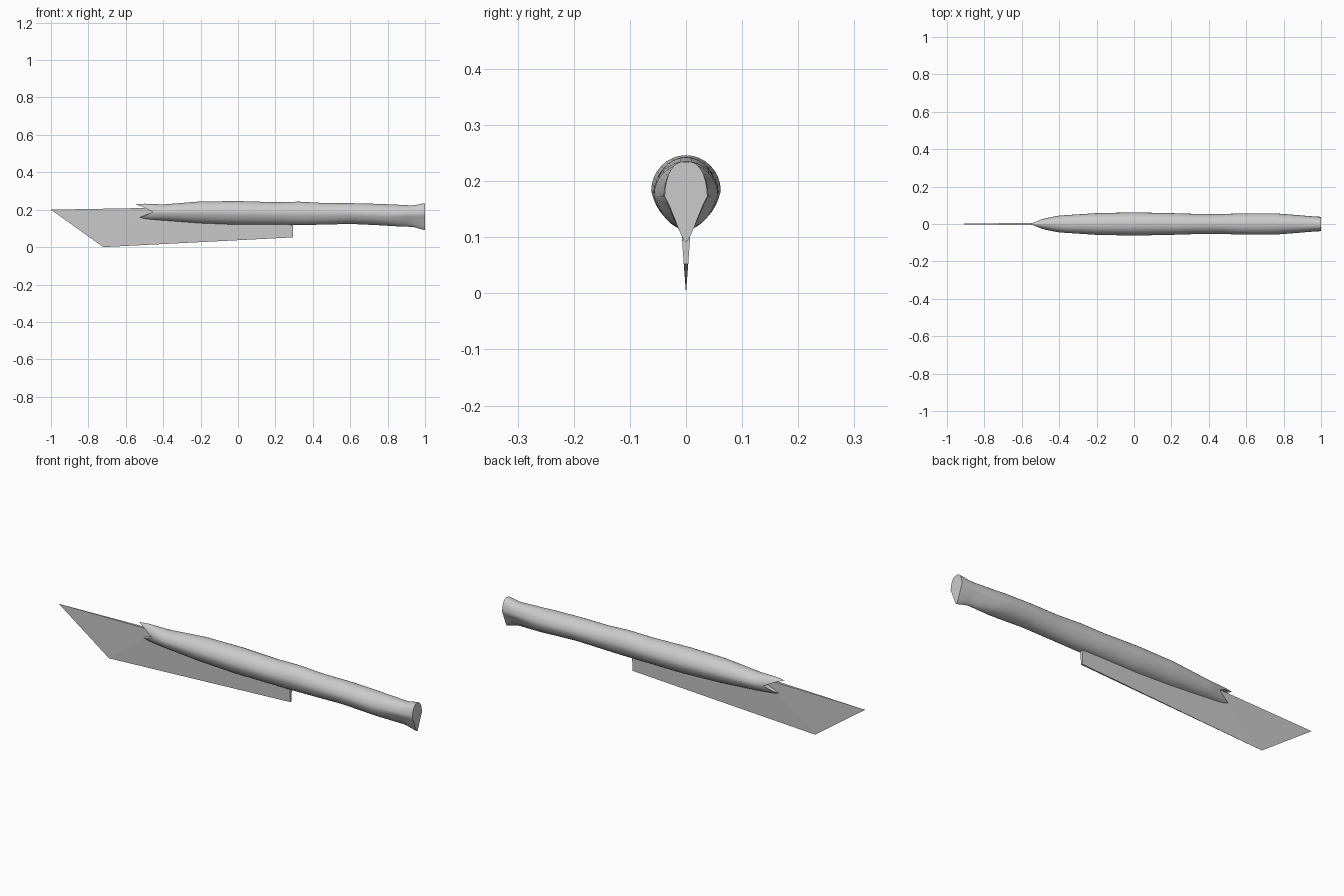
import bpy, bmesh, math

cube = bpy.data.objects.get("Cube")
if cube:
    bpy.data.objects.remove(cube, do_unlink=True)


def material(name, value):
    mat = bpy.data.materials.new(name)
    mat.use_nodes = True
    colour = (value, value, value, 1)
    mat.diffuse_color = colour
    mat.node_tree.nodes["Principled BSDF"].inputs["Base Color"].default_value = colour
    return mat


grey = material("light grey", 0.6)


def finish(bm, name):
    bmesh.ops.recalc_face_normals(bm, faces=bm.faces)
    mesh = bpy.data.meshes.new(name)
    bm.to_mesh(mesh)
    bm.free()
    mesh.materials.append(grey)
    obj = bpy.data.objects.new(name, mesh)
    bpy.context.collection.objects.link(obj)
    return obj


# Handle stations: x, underside z, top z, half width
STATIONS = [
    (-0.55, 0.165, 0.228, 0.010), (-0.5, 0.15, 0.232, 0.026),
    (-0.4, 0.142, 0.228, 0.045), (-0.2, 0.127, 0.244, 0.058),
    (0.0, 0.119, 0.246, 0.062), (0.2, 0.119, 0.240, 0.058),
    (0.33, 0.118, 0.243, 0.054), (0.45, 0.120, 0.236, 0.053),
    (0.6, 0.124, 0.235, 0.057), (0.75, 0.117, 0.231, 0.057),
    (0.87, 0.110, 0.226, 0.048), (0.94, 0.108, 0.222, 0.042),
    (0.975, 0.097, 0.230, 0.040), (1.0, 0.091, 0.234, 0.038),
]
SIDES = 32


def section(x):
    """Underside, top and half width at x, eased between stations."""
    for a, b in zip(STATIONS, STATIONS[1:]):
        if x <= b[0]:
            t = max(0, (x - a[0]) / (b[0] - a[0]))
            return [p + (q - p) * t for p, q in zip(a[1:], b[1:])]
    return STATIONS[-1][1:]


def handle_point(x, angle):
    # The mouth is notched at both sides, leaving an upper and a lower lip
    fade = max(0, 1 - (x + 0.55) / 0.4)
    x += 0.095 * (1 - abs(math.sin(angle))) * fade
    if math.sin(angle) < 0:
        x += 0.02 * fade * abs(math.sin(angle))
    low, high, half = section(x)
    c, s = math.cos(angle), math.sin(angle)
    # The butt end is narrower towards the underside
    pinch = 0.45 * max(0, min(1, (x - 0.8) / 0.2))
    width = half * (1 - (0.12 + pinch) * max(0, -s) ** 0.7)
    middle = (low + high) / 2 + 0.022 * pinch * abs(c)
    return x, width * c, middle + (high - low) / 2 * s


# Handle
bm = bmesh.new()
rings = []
STEPS = 62
for i in range(STEPS + 1):
    x = -0.55 + 1.55 * i / STEPS
    rings.append([bm.verts.new(handle_point(x, math.tau * k / SIDES)) for k in range(SIDES)])
for a, b in zip(rings, rings[1:]):
    for k in range(SIDES):
        n = (k + 1) % SIDES
        bm.faces.new((a[k], a[n], b[n], b[k]))
bm.faces.new(rings[-1])
throat = bm.verts.new((-0.44, 0, 0.195))
for k in range(SIDES):
    bm.faces.new((rings[0][(k + 1) % SIDES], rings[0][k], throat))
handle = finish(bm, "handle")
bpy.context.view_layer.objects.active = handle
handle.select_set(True)
bpy.ops.object.shade_smooth_by_angle(angle=math.radians(35))

# Blade: spine thickens from the tip to the heel, edge stays sharp
bm = bmesh.new()
tip = bm.verts.new((-1, 0, 0.2))
edge_front = bm.verts.new((-0.72, 0, 0))
edge_heel = [bm.verts.new((0.295, s * 0.004, 0.052)) for s in (-1, 1)]
top_heel = [bm.verts.new((0.295, s * 0.010, 0.14)) for s in (-1, 1)]
spine = [bm.verts.new((-0.45, s * 0.008, 0.21)) for s in (-1, 1)]
for k in (0, 1):
    bm.faces.new((tip, edge_front, spine[k]))
    bm.faces.new((edge_front, edge_heel[k], top_heel[k], spine[k]))
bm.faces.new((tip, spine[0], spine[1]))
bm.faces.new((spine[0], top_heel[0], top_heel[1], spine[1]))
bm.faces.new((edge_heel[0], edge_heel[1], top_heel[1], top_heel[0]))
bm.faces.new((edge_front, edge_heel[1], edge_heel[0]))
finish(bm, "blade")
